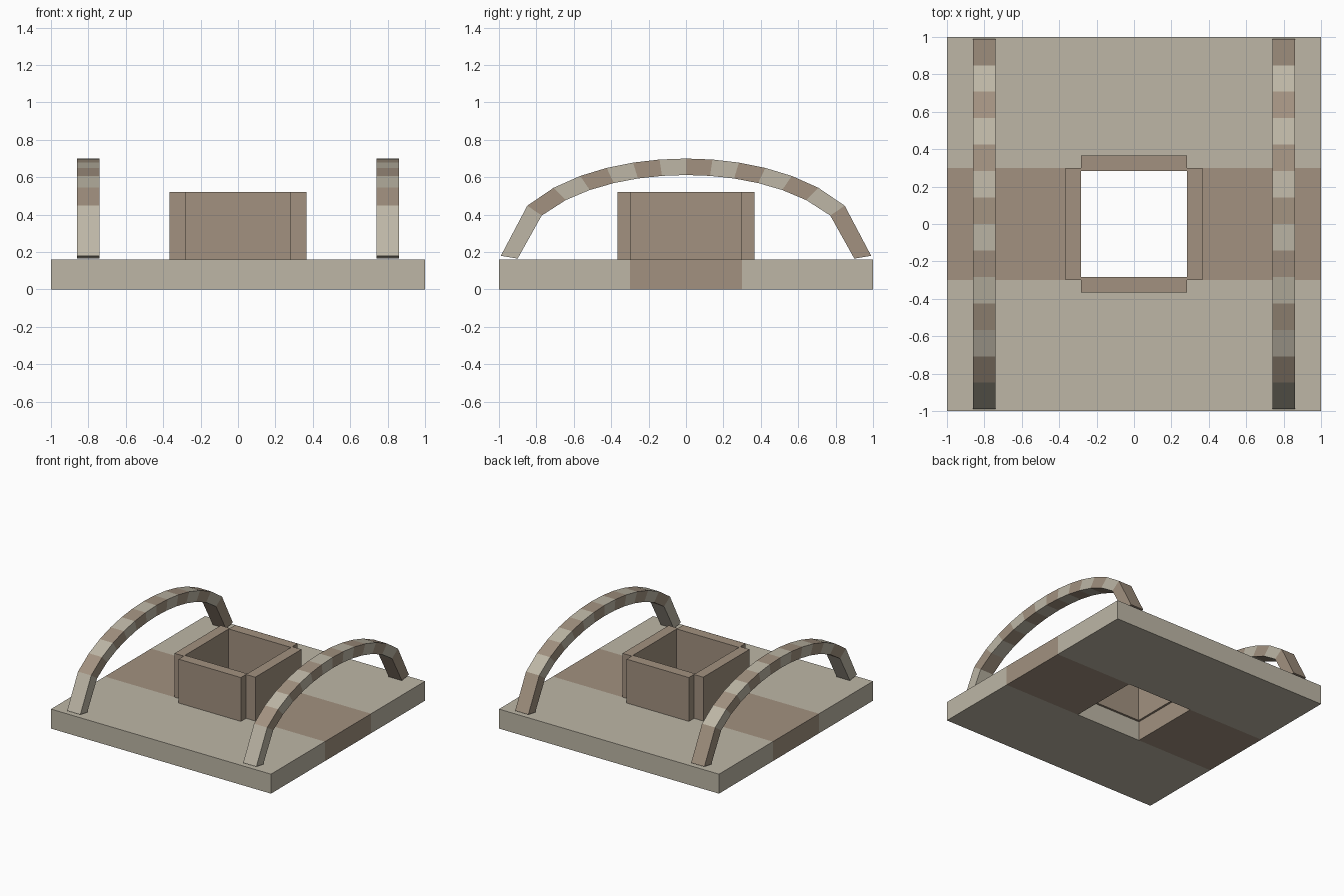
import bpy
import bmesh
from math import sqrt

cube = bpy.data.objects.get("Cube")
if cube:
    bpy.data.objects.remove(cube, do_unlink=True)


def material(name, color):
    mat = bpy.data.materials.new(name)
    mat.use_nodes = True
    mat.diffuse_color = color
    mat.node_tree.nodes["Principled BSDF"].inputs["Base Color"].default_value = color
    return mat


stone = material("light_stone", (0.51, 0.47, 0.38, 1))
brown = material("brown_stone", (0.36, 0.285, 0.215, 1))


def add_object(name, bm, mats):
    bmesh.ops.recalc_face_normals(bm, faces=bm.faces)
    mesh = bpy.data.meshes.new(name)
    bm.to_mesh(mesh)
    bm.free()
    for mat in mats:
        mesh.materials.append(mat)
    obj = bpy.data.objects.new(name, mesh)
    bpy.context.collection.objects.link(obj)
    return obj


def box(name, low, high, mat):
    bm = bmesh.new()
    bmesh.ops.create_cube(bm, size=1)
    for v in bm.verts:
        v.co = [(a + b) / 2 + c * (b - a) for a, b, c in zip(low, high, v.co)]
    return add_object(name, bm, [mat])


BASE_TOP = 0.16
WALL_TOP = 0.52
HOLE = 0.30
INNER, OUTER = 0.283, 0.367


# Striped arch: light and brown blocks between two half ellipses
def arch(name, x, width=0.12, blocks=14):
    bm = bmesh.new()
    rings = []
    for i in range(blocks + 1):
        t = 2 * i / blocks - 1
        h = sqrt(max(0, 1 - t * t))
        outer = (0.99 * t, 0.18 + 0.52 * h)
        inner = (0.90 * t, 0.165 + 0.447 * h)
        left, right = x - width / 2, x + width / 2
        rings.append([bm.verts.new((px, *p)) for px, p in
                      ((left, outer), (right, outer), (right, inner), (left, inner))])
    for i, (a, b) in enumerate(zip(rings, rings[1:])):
        for k in range(4):
            n = (k + 1) % 4
            face = bm.faces.new((a[k], a[n], b[n], b[k]))
            face.material_index = i % 2
    bm.faces.new(rings[0])
    bm.faces.new(rings[-1]).material_index = (blocks - 1) % 2
    return add_object(name, bm, [stone, brown])


# Base slabs around the square opening
box("front_slab", (-1, -1, 0), (1, -HOLE, BASE_TOP), stone)
box("back_slab", (-1, HOLE, 0), (1, 1, BASE_TOP), stone)
box("right_slab", (-1, -HOLE, 0), (-HOLE, HOLE, BASE_TOP), brown)
box("left_slab", (HOLE, -HOLE, 0), (1, HOLE, BASE_TOP), brown)

# Raised walls with notched corners
box("front_wall", (-INNER, -OUTER, BASE_TOP), (INNER, -INNER, WALL_TOP), brown)
box("back_wall", (-INNER, INNER, BASE_TOP), (INNER, OUTER, WALL_TOP), brown)
box("right_wall", (-OUTER, -HOLE, BASE_TOP), (-INNER, HOLE, WALL_TOP), brown)
box("left_wall", (INNER, -HOLE, BASE_TOP), (OUTER, HOLE, WALL_TOP), brown)

# Arches over both sides
arch("right_arch", -0.8)
arch("left_arch", 0.8)
